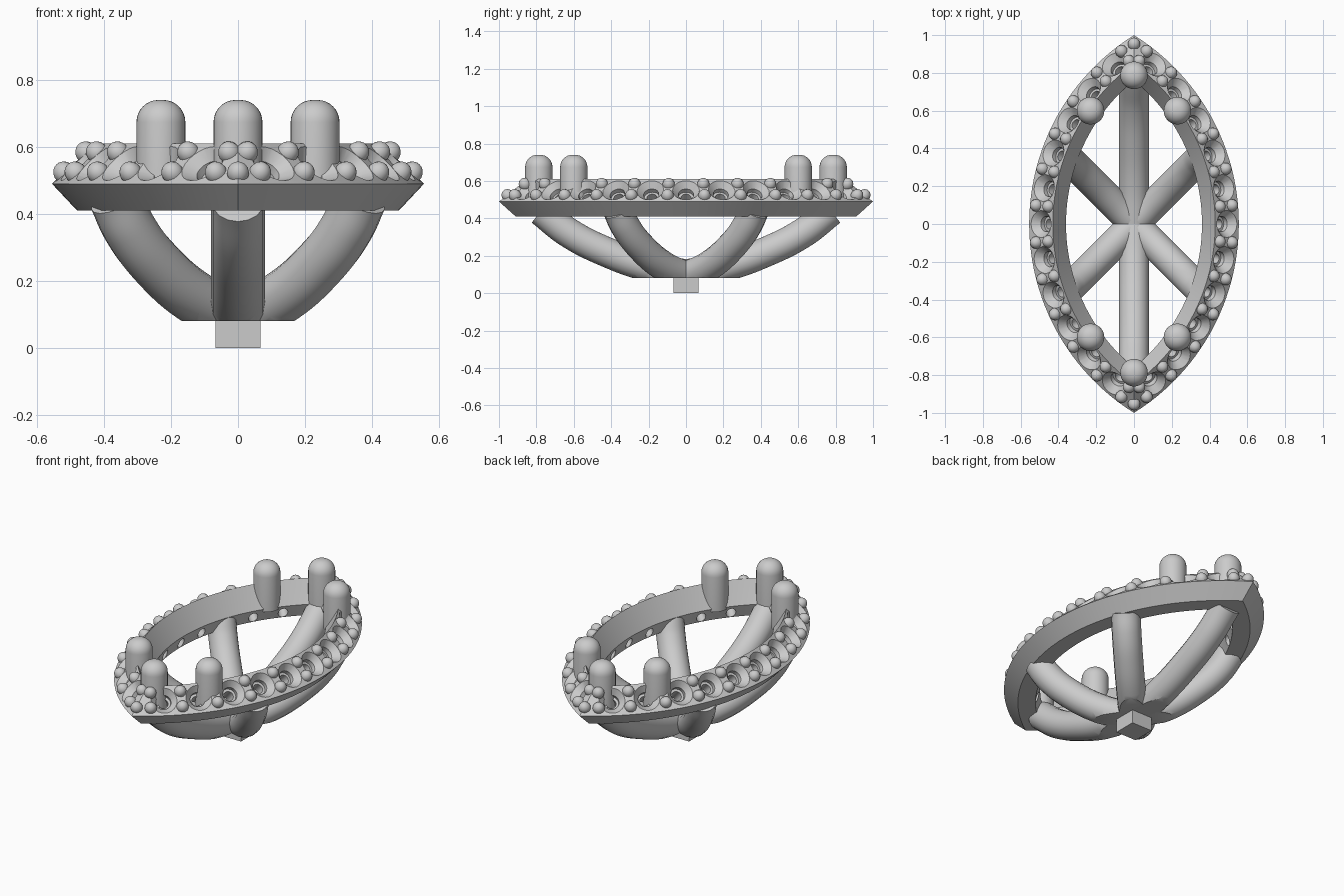
import bpy, bmesh
from math import sin, cos, asin, sqrt, pi, radians
from mathutils import Vector, Matrix

if "Cube" in bpy.data.objects:
    bpy.data.objects.remove(bpy.data.objects["Cube"])

R, CX = 1.178, 0.623          # outline arc radius and centre offset


def finish(name, bm, angle=35):
    bmesh.ops.remove_doubles(bm, verts=bm.verts, dist=1e-5)
    bmesh.ops.recalc_face_normals(bm, faces=bm.faces)
    me = bpy.data.meshes.new(name)
    bm.to_mesh(me)
    bm.free()
    ob = bpy.data.objects.new(name, me)
    bpy.context.collection.objects.link(ob)
    smooth(ob, angle)
    return ob


def smooth(ob, angle=35):
    bpy.ops.object.select_all(action='DESELECT')
    ob.select_set(True)
    bpy.context.view_layer.objects.active = ob
    bpy.ops.object.shade_smooth_by_angle(angle=radians(angle))


def lathe(bm, profile, mat, seg=24):
    """Revolve (radius, height) points; first and last lie on the axis."""
    rings = []
    for r, h in profile:
        if r == 0:
            rings.append([bm.verts.new(mat @ Vector((0, 0, h)))] * seg)
        else:
            rings.append([bm.verts.new(mat @ Vector((r * cos(2 * pi * i / seg), r * sin(2 * pi * i / seg), h)))
                          for i in range(seg)])
    for a, b in zip(rings, rings[1:]):
        for i in range(seg):
            j = (i + 1) % seg
            vs = list(dict.fromkeys((a[i], a[j], b[j], b[i])))
            bm.faces.new(vs)


def place(side, ang, off, z, elev):
    """Frame on the rim slope with local z pointing outward and up."""
    r = R - off
    pos = Vector((side * (r * cos(ang) - CX), r * sin(ang), z))
    out = Vector((side * cos(ang) * cos(elev), sin(ang) * cos(elev), sin(elev)))
    return Matrix.Translation(pos) @ out.to_track_quat('Z', 'Y').to_matrix().to_4x4()


# Marquise rim: profile swept round two mitred arcs, inner wall undercut at the bottom
profile = [(0, 0.49), (0.125, 0.61), (0.195, 0.485), (0.17, 0.41), (0.075, 0.41)]
N, P = 48, len(profile)
bm = bmesh.new()
sections = []
for side in (1, -1):
    for i in range(N):
        t = side * (2 * i / N - 1)
        sec = []
        for off, z in profile:
            r = R - off
            a = t * asin(sqrt(r * r - CX * CX) / r)
            sec.append(bm.verts.new((side * (r * cos(a) - CX), r * sin(a), z)))
        sections.append(sec)
for i, s in enumerate(sections):
    n = sections[(i + 1) % len(sections)]
    for k in range(P):
        bm.faces.new((s[k], s[(k + 1) % P], n[(k + 1) % P], n[k]))
rim = finish("halo_rim", bm, 20)

# Stone seats: tapered cups with narrow through holes
STEP = 0.172
cup = [(0, 0.03), (0.1, 0.03), (0.041, -0.035), (0.041, -0.06), (0.027, -0.06), (0.027, -0.24), (0, -0.24)]
bm = bmesh.new()
for side in (1, -1):
    for k in range(-5, 6):
        lathe(bm, cup, place(side, k * STEP, 0.065, 0.552, radians(44)))
cutter = finish("seat_cutter", bm)
cutter.hide_render = True
mod = rim.modifiers.new("seats", 'BOOLEAN')
mod.object = cutter
mod.operation = 'DIFFERENCE'
mod.solver = 'EXACT'
mod.use_self = True
bpy.context.view_layer.objects.active = rim
bpy.ops.object.modifier_apply(modifier=mod.name)
bpy.data.objects.remove(cutter)
smooth(rim, 20)

# Beads between the seats, one low and one high in each gap
bm = bmesh.new()
stretch = Matrix.Diagonal((0.033, 0.033, 0.036, 1))


def bead(mat):
    bmesh.ops.create_uvsphere(bm, u_segments=16, v_segments=10, radius=1, matrix=mat @ stretch)


gaps = [(k + 0.5) * STEP for k in range(5)] + [0.925]
for side in (1, -1):
    for a in gaps:
        for ang in (a, -a):
            bead(place(side, ang, 0.034, 0.522, radians(45)))
            bead(place(side, ang, 0.1, 0.582, radians(45)))
for s in (1, -1):
    d = Vector((0, s, 1)).to_track_quat('Z', 'Y').to_matrix().to_4x4()
    bead(Matrix.Translation((0, s * 0.952, 0.522)) @ d)
finish("beads", bm, 60)

# Six round-topped prongs
pr, f, top = 0.073, 0.066, 0.74
post = [(0, 0.47), (pr, 0.47)]
post += [(pr - f + f * cos(i * pi / 16), top - f + f * sin(i * pi / 16)) for i in range(9)] + [(0, top)]
bm = bmesh.new()
for s in (1, -1):
    for x, y in ((0, 0.787), (0.23, 0.6), (-0.23, 0.6)):
        lathe(bm, post, Matrix.Translation((x, s * y, 0)), 32)
finish("prongs", bm)


# Curved basket struts, cut flat underneath
def strut(name, path, heading):
    cu = bpy.data.curves.new(name, 'CURVE')
    cu.dimensions = '3D'
    cu.bevel_depth = 0.08
    cu.bevel_resolution = 6
    cu.resolution_u = 8
    cu.use_fill_caps = True
    sp = cu.splines.new('BEZIER')
    sp.bezier_points.add(len(path) - 1)
    for p, (d, z) in zip(sp.bezier_points, path):
        p.co = (d * cos(heading), d * sin(heading), z)
        p.handle_left_type = p.handle_right_type = 'AUTO'
    ob = bpy.data.objects.new(name, cu)
    bpy.context.collection.objects.link(ob)
    dg = bpy.context.evaluated_depsgraph_get()
    me = bpy.data.meshes.new_from_object(ob.evaluated_get(dg))
    bpy.data.objects.remove(ob)
    bm = bmesh.new()
    bm.from_mesh(me)
    bmesh.ops.remove_doubles(bm, verts=bm.verts, dist=1e-5)
    bmesh.ops.bisect_plane(bm, geom=bm.verts[:] + bm.edges[:] + bm.faces[:], plane_co=(0, 0, 0.08),
                           plane_no=(0, 0, -1), clear_outer=True)
    bmesh.ops.holes_fill(bm, edges=[e for e in bm.edges if e.is_boundary], sides=0)
    finish(name, bm)


long_path = [(0, 0.1), (0.2, 0.14), (0.425, 0.22), (0.63, 0.325), (0.775, 0.44)]
short_path = [(0, 0.09), (0.17, 0.145), (0.35, 0.255), (0.46, 0.36), (0.515, 0.445)]
for i, deg in enumerate((90, 270)):
    strut(f"long_strut_{i + 1}", long_path, radians(deg))
for i, deg in enumerate((45, 135, 225, 315)):
    strut(f"diagonal_strut_{i + 1}", short_path, radians(deg))

# Square foot
bm = bmesh.new()
bmesh.ops.create_cube(bm, size=1, matrix=Matrix.Translation((0, 0, 0.05)) @ Matrix.Diagonal((0.134, 0.134, 0.1, 1)))
finish("foot_peg", bm)
